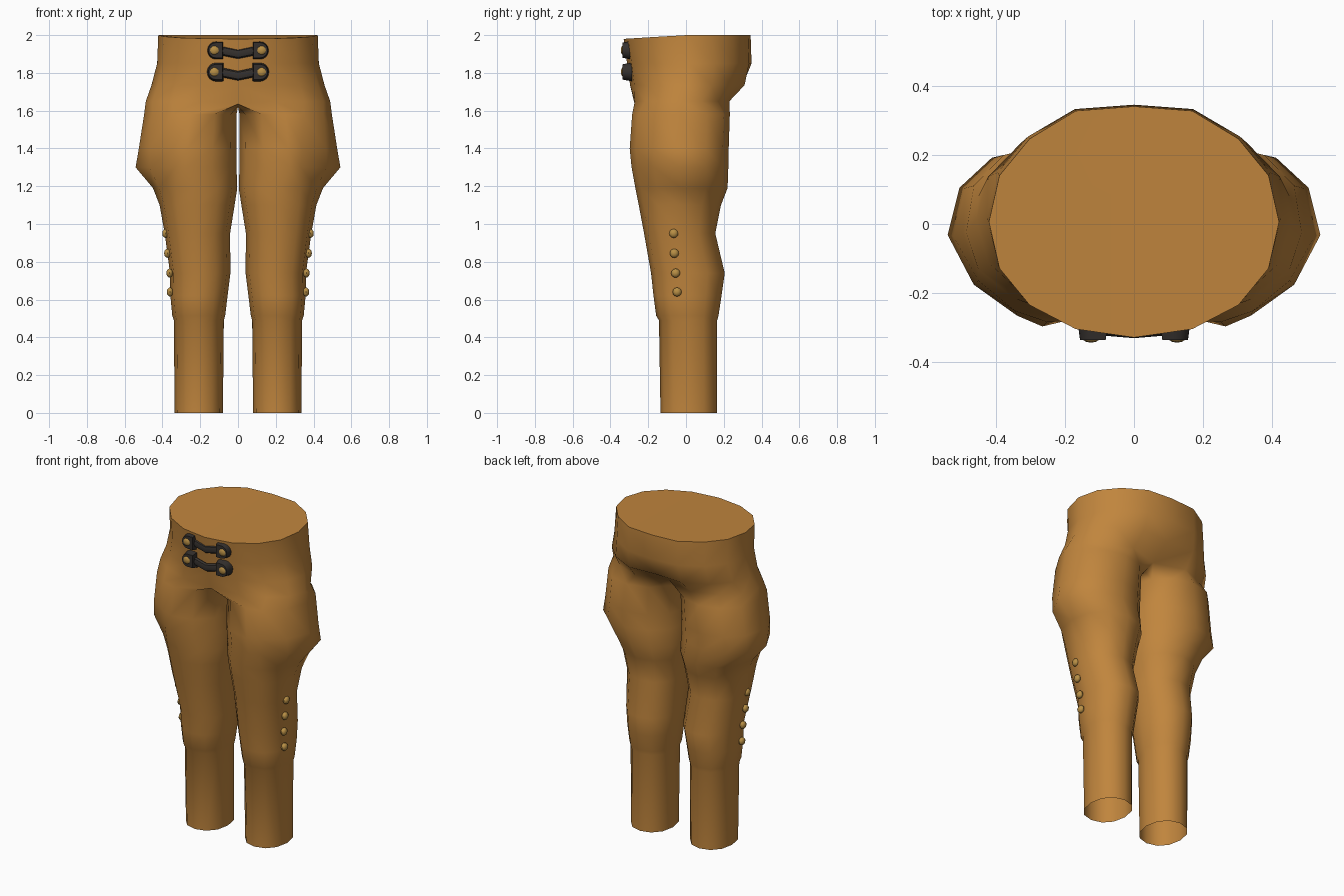
import bpy, bmesh
from math import sin, cos, pi, radians
from mathutils import Matrix

cube = bpy.data.objects.get("Cube")
if cube:
    bpy.data.objects.remove(cube)


def material(name, rgb):
    m = bpy.data.materials.new(name)
    m.use_nodes = True
    m.diffuse_color = (*rgb, 1)
    m.node_tree.nodes["Principled BSDF"].inputs["Base Color"].default_value = (*rgb, 1)
    return m


tan = material("tan_leather", (0.53, 0.236, 0.047))
dark = material("dark_leather", (0.035, 0.030, 0.027))
brass = material("brass", (0.48, 0.275, 0.06))


def finish(name, bm, mat, angle=40):
    bmesh.ops.recalc_face_normals(bm, faces=bm.faces)
    mesh = bpy.data.meshes.new(name)
    bm.to_mesh(mesh)
    bm.free()
    mesh.materials.append(mat)
    ob = bpy.data.objects.new(name, mesh)
    bpy.context.collection.objects.link(ob)
    bpy.ops.object.select_all(action='DESELECT')
    ob.select_set(True)
    bpy.context.view_layer.objects.active = ob
    bpy.ops.object.shade_smooth_by_angle(angle=radians(angle))
    return ob


def power(v, p):
    return abs(v) ** p * (1 if v > 0 else -1)


# Hip rows: z, half width, front y, back y (half rings, front centre to back centre)
HIP = [(2.0, 0.422, -0.33, 0.342), (1.85, 0.428, -0.312, 0.347),
       (1.735, 0.458, -0.296, 0.322), (1.65, 0.488, -0.29, 0.24)]
# Leg rows: z, inner x, outer x, front y, back y, outer front roundness (above 1 is pointed)
LEG = [(1.58, 0.008, 0.497, -0.285, 0.232, 1.4), (1.4, 0.008, 0.525, -0.298, 0.226, 1.8),
       (1.3, 0.008, 0.542, -0.288, 0.224, 2.2), (1.19, 0.004, 0.45, -0.268, 0.22, 1.1),
       (1.1, 0.018, 0.415, -0.25, 0.185, 0.9), (0.95, 0.042, 0.388, -0.222, 0.155, 0.9),
       (0.74, 0.04, 0.36, -0.185, 0.205, 0.9), (0.62, 0.055, 0.358, -0.172, 0.188, 0.9),
       (0.515, 0.068, 0.348, -0.158, 0.172, 0.9), (0.49, 0.075, 0.34, -0.143, 0.165, 0.9),
       (0.0, 0.08, 0.335, -0.135, 0.165, 0.9)]


def build_breeches():
    bm = bmesh.new()
    hips = []
    for z, w, f, b in HIP:
        row = []
        for i in range(9):
            a = -pi / 2 + i * pi / 8
            x = 0 if i in (0, 8) else w * power(cos(a), 0.95)
            y = (f + b) / 2 + (b - f) / 2 * power(sin(a), 0.5 if i == 7 else 0.95)
            tilt = 0.02 * max(0, -sin(a)) if z == 2.0 else 0
            row.append(bm.verts.new((x, y, z - tilt)))
        hips.append(row)
    # Tuck the centre seam in between the legs
    hips[-1][0].co = (0, -0.272, 1.635)
    hips[-1][8].co = (0, 0.17, 1.65)
    hips[-2][8].co.y = 0.3
    bm.faces.new(hips[0])
    for r, s in zip(hips, hips[1:]):
        for i in range(8):
            bm.faces.new((r[i], r[i + 1], s[i + 1], s[i]))

    # The crotch seam closes the hip row into a leg ring
    crotch = [bm.verts.new((0, y, 1.62)) for y in (0.1, 0, -0.14)]
    ring = hips[-1] + crotch
    for z, x0, x1, f, b, p in LEG:
        new = []
        for i in range(12):
            a = radians(-120 + 30 * i)
            pointed = cos(a) > 0 and sin(a) < 0
            across = power(cos(a), p if pointed else 0.95)
            new.append(bm.verts.new(((x0 + x1) / 2 + (x1 - x0) / 2 * across,
                                     (f + b) / 2 + (b - f) / 2 * power(sin(a), 0.9), z)))
        for i in range(12):
            j = (i + 1) % 12
            bm.faces.new((ring[i], ring[j], new[j], new[i]))
        ring = new
    ob = finish("breeches", bm, tan, 65)
    mirror = ob.modifiers.new("mirror", 'MIRROR')
    mirror.use_clip = True
    mirror.merge_threshold = 0.0005


def dome(name, loc, scale):
    bm = bmesh.new()
    bmesh.ops.create_uvsphere(bm, u_segments=10, v_segments=6, radius=1)
    bmesh.ops.scale(bm, vec=scale, verts=bm.verts)
    bmesh.ops.translate(bm, vec=loc, verts=bm.verts)
    finish(name, bm, brass)


def clasp_end(name, side, z):
    # Rounded tab: a half disc outward and a square edge toward the strap
    bm = bmesh.new()
    outline = [(0.076, -0.05), (0.076, 0.05)]
    outline += [(0.118 + 0.046 * cos(a), 0.05 * sin(a))
                for a in (pi / 2 - k * pi / 8 for k in range(9))]
    base = bm.faces.new([bm.verts.new((side * x, -0.285, z + h)) for x, h in outline])
    top = bmesh.ops.extrude_face_region(bm, geom=[base])["geom"]
    verts = [v for v in top if isinstance(v, bmesh.types.BMVert)]
    bmesh.ops.translate(bm, vec=(0, -0.052, 0), verts=verts)
    # Narrow the outer face into a chamfer
    bmesh.ops.scale(bm, vec=(0.85, 1, 0.8), verts=verts,
                    space=Matrix.Translation((-side * 0.118, 0, -z)))
    finish(name, bm, dark, 50)


def strap(name, z):
    bm = bmesh.new()
    ring = None
    for x, dz, y in ((-0.1, 0, -0.308), (-0.06, -0.008, -0.311), (0, -0.02, -0.316),
                     (0.06, -0.008, -0.311), (0.1, 0, -0.308)):
        new = [bm.verts.new((x, y + 0.016 * cos(k * pi / 4), z + dz + 0.025 * sin(k * pi / 4)))
               for k in range(8)]
        if ring:
            for k in range(8):
                bm.faces.new((ring[k], ring[k - 1], new[k - 1], new[k]))
        else:
            bm.faces.new(new)
        ring = new
    bm.faces.new(ring)
    finish(name, bm, dark)


build_breeches()

# Two waist clasps with brass studs
for label, z in (("upper", 1.92), ("lower", 1.805)):
    strap(f"{label}_clasp_strap", z)
    for word, side in (("left", 1), ("right", -1)):
        clasp_end(f"{label}_{word}_clasp_end", side, z)
        dome(f"{label}_{word}_clasp_stud", (side * 0.125, -0.333, z), (0.025, 0.012, 0.025))

# Four buttons down the outside of each knee
for n, (x, y, z) in enumerate(((0.384, -0.065, 0.95), (0.374, -0.062, 0.845),
                               (0.362, -0.055, 0.74), (0.36, -0.047, 0.64))):
    for word, side in (("left", 1), ("right", -1)):
        dome(f"{word}_knee_button_{n + 1}", (side * x, y, z), (0.018, 0.024, 0.024))
